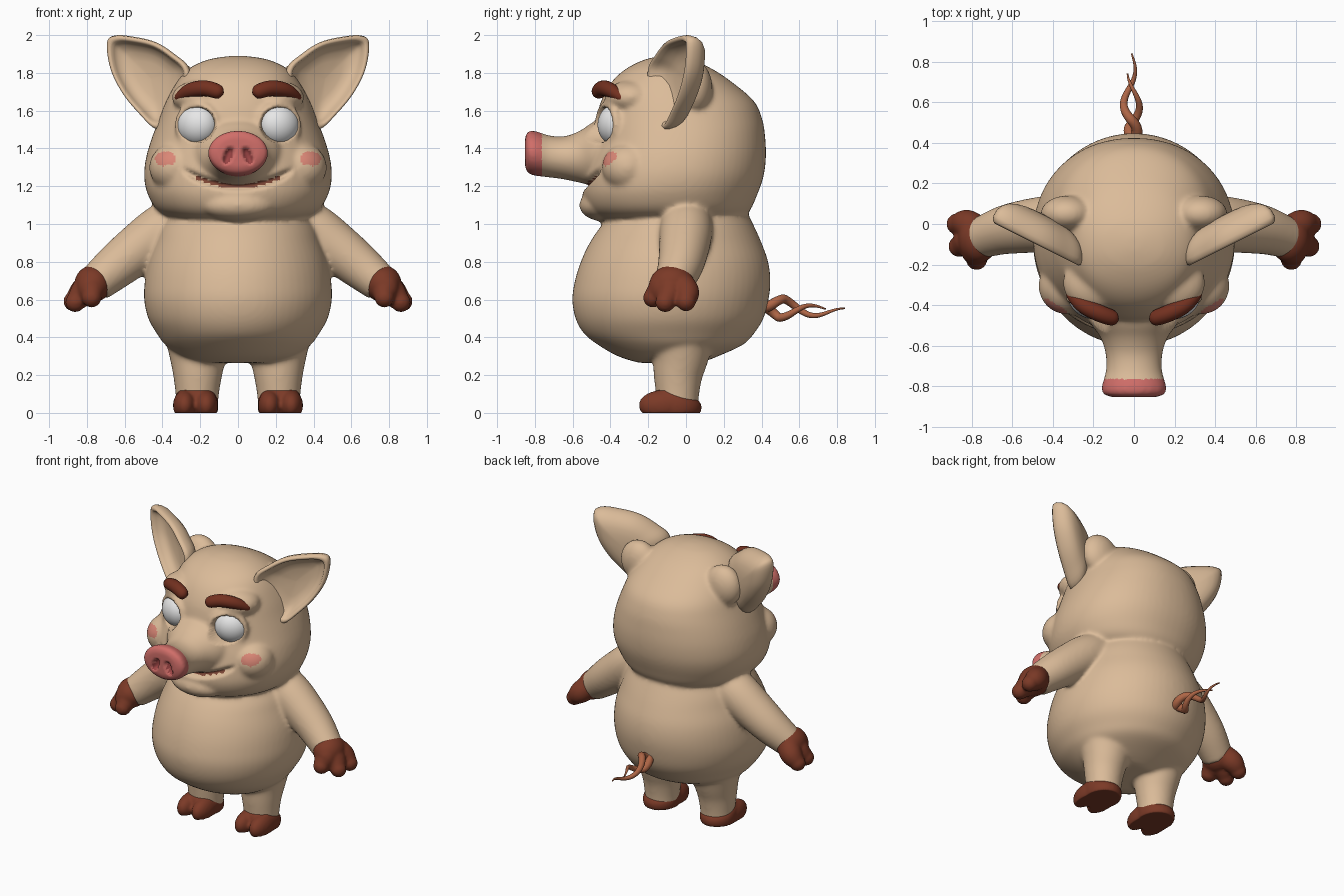
import bpy, bmesh, math
from mathutils import Vector, Matrix, Euler

old = bpy.data.objects.get("Cube")
if old:
    bpy.data.objects.remove(old, do_unlink=True)


def material(name, *rgb):
    m = bpy.data.materials.new(name)
    m.use_nodes = True
    m.diffuse_color = (*rgb, 1)
    m.node_tree.nodes["Principled BSDF"].inputs["Base Color"].default_value = (*rgb, 1)
    return m


SKIN = material("warm tan skin", .71, .50, .32)
HOOF = material("hoof brown", .20, .042, .02)
BROW = material("dark red brown", .17, .03, .014)
COPPER = material("copper", .42, .13, .06)
WHITE = material("eye white", .8, .8, .8)
EAR_PINK = material("ear pink", .74, .2, .17)
SNOUT_PINK = material("snout pink", .63, .155, .14)
BLUSH = material("blush", .70, .24, .18)
NOSTRIL = material("nostril red", .34, .06, .06)
MOUTH = material("mouth brown", .2, .06, .035)


def dense(rows, n=5, closed=False):
    """Smooth interpolation through rows of numbers."""
    rows = [Vector(r) for r in rows]
    count, out = len(rows), []
    for i in range(count if closed else count - 1):
        if closed:
            a, b, c, d = (rows[(i + k) % count] for k in (-1, 0, 1, 2))
        else:
            a, b, c, d = (rows[min(max(i + k, 0), count - 1)] for k in (-1, 0, 1, 2))
        for j in range(n):
            t = j / n
            out.append(b + (c - a) * (t / 2) + (a * 2 - b * 5 + c * 4 - d) * (t * t / 2)
                       + (b * 3 - a - c * 3 + d) * (t ** 3 / 2))
    return out if closed else out + [rows[-1]]


def oval(c, u, v, n=40, power=1.0):
    pts = []
    for i in range(n):
        a = math.tau * i / n
        co, si = math.cos(a), math.sin(a)
        pts.append(Vector(c) + Vector(u) * math.copysign(abs(co) ** power, co)
                   + Vector(v) * math.copysign(abs(si) ** power, si))
    return pts


def loft(bm, rings, closed=False):
    """Skin rings together; returns one list of faces per step."""
    vs = [[bm.verts.new(p) for p in r] for r in rings]
    n, bands = len(vs[0]), []
    for a, b in zip(vs, vs[1:] + (vs[:1] if closed else [])):
        bands.append([bm.faces.new((a[i], a[(i + 1) % n], b[(i + 1) % n], b[i])) for i in range(n)])
    if not closed:
        bm.faces.new(vs[0][::-1])
        bm.faces.new(vs[-1])
    return bands


def tube(bm, rows, n=20, steps=5):
    """Sweep a circle along rows of x, y, z, radius."""
    rows = dense(rows, steps)
    pts = [r.xyz for r in rows]
    rings, q, last = [], None, None
    for i, p in enumerate(pts):
        t = (pts[min(i + 1, len(pts) - 1)] - pts[max(i - 1, 0)]).normalized()
        q = t.to_track_quat('Z', 'Y') if q is None else last.rotation_difference(t) @ q
        last, r = t, rows[i][3]
        rings.append(oval(p, q @ Vector((r, 0, 0)), q @ Vector((0, r, 0)), n))
    loft(bm, rings)


def blob(bm, c, r, turn=0):
    m = Matrix.LocRotScale(Vector(c), Euler((0, 0, turn)), Vector(r))
    bmesh.ops.create_uvsphere(bm, u_segments=40, v_segments=28, radius=1, matrix=m)


def upright(bm, rows, power):
    """Loft rows of z, half width, front y, back y."""
    loft(bm, [oval((0, (f + b) / 2, z), (w, 0, 0), (0, (b - f) / 2, 0), 64, power)
              for z, w, f, b in dense(rows)])


def finish(name, bm, mats, voxel=0, relax=0):
    bmesh.ops.recalc_face_normals(bm, faces=bm.faces)
    me = bpy.data.meshes.new(name)
    bm.to_mesh(me)
    bm.free()
    ob = bpy.data.objects.new(name, me)
    bpy.context.scene.collection.objects.link(ob)
    if voxel:
        mod = ob.modifiers.new("fuse", 'REMESH')
        mod.mode, mod.voxel_size = 'VOXEL', voxel
        mod = ob.modifiers.new("relax", 'SMOOTH')
        mod.factor, mod.iterations = .5, relax
        dg = bpy.context.evaluated_depsgraph_get()
        me = bpy.data.meshes.new_from_object(ob.evaluated_get(dg))
        ob.modifiers.clear()
        ob.data = me
    me.materials.clear()
    for m in mats:
        me.materials.append(m)
    me.polygons.foreach_set("use_smooth", [True] * len(me.polygons))
    return me


# Torso, head and snout
bm = bmesh.new()
upright(bm, [(.265, .2, -.25, .08), (.30, .30, -.36, .17), (.36, .385, -.465, .3), (.42, .43, -.54, .36),
             (.5, .475, -.585, .41), (.6, .497, -.602, .437), (.7, .493, -.588, .447),
             (.8, .475, -.557, .435), (.9, .44, -.51, .40), (1, .4, -.44, .355), (1.15, .3, -.3, .28)], 1)
upright(bm, [(.995, .26, -.38, .24), (1.06, .41, -.5, .33), (1.15, .475, -.545, .375), (1.25, .497, -.54, .41),
             (1.35, .487, -.52, .423), (1.45, .458, -.49, .42), (1.55, .42, -.475, .405),
             (1.65, .38, -.45, .36), (1.75, .325, -.395, .245), (1.82, .265, -.32, .14),
             (1.87, .16, -.22, .03), (1.89, .04, -.13, -.06)], .93)
loft(bm, [oval((0, y, z), (w, 0, 0), (0, 0, h), 48) for y, z, w, h in dense(
    [(-.36, 1.38, .27, .2), (-.48, 1.37, .22, .175), (-.56, 1.355, .165, .14), (-.64, 1.35, .14, .115),
     (-.72, 1.357, .138, .111), (-.78, 1.37, .154, .117), (-.815, 1.377, .16, .118),
     (-.84, 1.38, .148, .107), (-.852, 1.381, .11, .08)])])
blob(bm, (0, -.44, 1.1), (.2, .125, .085))

# Cheeks, brow ridges, eyelids, ear roots, arms and legs
for s in (1, -1):
    blob(bm, (s * .33, -.305, 1.3), (.14, .14, .13))
    blob(bm, (s * .2, -.29, 1.67), (.15, .14, .09))
    blob(bm, (s * .33, .05, 1.72), (.13, .09, .14))
    turn = Matrix.Rotation(s * .44, 3, 'Z')
    lid = []
    for p in oval((0, 0, 0), (.108, 0, 0), (0, 0, .104), 48):
        c = Vector((s * .215, -.415, 1.525)) + turn @ p
        lid.append(oval(c, turn @ p.normalized() * .024, turn @ Vector((0, .024, 0)), 12))
    loft(bm, lid, closed=True)
    tube(bm, [(s * .28, 0, 1.04, .13), (s * .4, 0, .965, .14), (s * .52, -.01, .875, .133),
              (s * .64, -.03, .78, .12), (s * .76, -.07, .68, .1)], 32)
    tube(bm, [(s * .21, -.02, .45, .19), (s * .212, -.03, .3, .152), (s * .214, -.042, .2, .13),
              (s * .216, -.045, .1, .115), (s * .216, -.045, .03, .11)], 32)
me = finish("body", bm, [SKIN, SNOUT_PINK, NOSTRIL, BLUSH, MOUTH], .012, 12)


def inside(p, x, z, rx, rz, lean=0):
    """Squared elliptical distance, mirrored across the middle."""
    return ((abs(p.x) - x + lean * (p.z - z)) / rx) ** 2 + ((p.z - z) / rz) ** 2


def smile(p):
    return p.z - (1.2 + p.x ** 2)


def nostril(p):
    return inside(p, .052, 1.362, .024, .047, .3) if p.y < -.78 else 9


def at_mouth(p, reach):
    return abs(p.x) < reach and -.63 < p.y < -.25


# Press in the eye sockets, nostrils and mouth crease
for v in me.vertices:
    p = v.co
    push = 0
    if p.y < -.2:
        push += .075 * min(1, max(0, 1 - inside(p, .213, 1.525, .096, .094)) * 4)
    push += .035 * min(1, max(0, 1 - nostril(p)) * 2)
    if at_mouth(p, .3):
        push += .04 * math.exp(-(smile(p) / .018) ** 2) * min(1, (.3 - abs(p.x)) * 15)
    p.y += push

# Paint snout disc, nostrils, blush and mouth
for f in me.polygons:
    p = f.center
    if p.y < -.765:
        f.material_index = 2 if nostril(p) < .8 else 1
    elif p.y < -.1 and inside(p, .385, 1.345, .056, .038) < 1:
        f.material_index = 3
    elif at_mouth(p, .22) and abs(smile(p)) < .011:
        f.material_index = 4

EAR = [(.26, 1.82), (.34, 1.9), (.44, 1.963), (.56, 1.992), (.655, 1.998), (.695, 1.96), (.675, 1.82),
       (.61, 1.69), (.52, 1.58), (.43, 1.5), (.35, 1.55), (.27, 1.68)]
# Scale and depth of each ear ring, from the back over the rim into the cup
SHELL = [(.02, .135), (.2, .134), (.4, .13), (.6, .12), (.75, .105), (.88, .08), (.96, .05), (1, .015),
         (.985, -.01), (.93, -.02), (.87, -.01), (.83, .012), (.76, .038), (.6, .06), (.4, .07), (.02, .075)]

for s, side in ((1, "left"), (-1, "right")):
    # Ear
    bm = bmesh.new()
    rings = []
    for k, d in SHELL:
        ring = []
        for q in dense(EAR, 5, True):
            x, z = .48 + (q.x - .48) * k, 1.77 + (q.y - 1.77) * k
            ring.append(Vector((s * (x - .25 * d), -.17 + (x - .3) * .5 + .95 * d, z)))
        rings.append(ring)
    for i, band in enumerate(loft(bm, rings)):
        for f in band:
            f.material_index = int(i >= 10)
    bm.faces.ensure_lookup_table()
    bm.faces[-1].material_index = 1
    finish(side + "_ear", bm, [SKIN, EAR_PINK])

    # Eyeball with iris and lighter lower iris
    bm = bmesh.new()
    blob(bm, (s * .215, -.372, 1.525), (.113, .092, .108), s * .44)
    bmesh.ops.subdivide_edges(bm, edges=bm.edges, cuts=1, use_grid_fill=True)
    for f in bm.faces:
        p = f.calc_center_median()
        if p.y < -.37 and inside(p, .188, 1.517, .079, .082) < 1:
            f.material_index = 2 if p.z < 1.472 else 1
    finish(side + "_eye", bm, [WHITE, BROW, COPPER])

    # Eyebrow
    bm = bmesh.new()
    tube(bm, [(s * .325, -.325, 1.655, .006), (s * .31, -.345, 1.672, .026), (s * .25, -.40, 1.708, .039),
              (s * .17, -.44, 1.718, .042), (s * .1, -.465, 1.698, .036), (s * .078, -.47, 1.69, .008)])
    finish(side + "_eyebrow", bm, [BROW])

    # Hand hoof with three lobes
    bm = bmesh.new()
    blob(bm, (s * .768, -.075, .683), (.098, .118, .098))
    for x, y, z in ((.872, .0, .59), (.862, -.11, .585), (.775, -.175, .61)):
        tube(bm, [(s * .78, y * .5 - .03, .68, .075), (s * (x + .78) / 2, y * .8, (z + .68) / 2, .072),
                  (s * x, y, z, .05), (s * (x + .02), y - .005, z - .025, .03)])
        blob(bm, (s * x, y, z), (.052, .052, .052))
    finish(side + "_hand", bm, [HOOF], .01, 5)

    # Foot hoof with two toes and a flat sole
    bm = bmesh.new()
    loft(bm, [oval((s * .222, (f + b) / 2, z), (w, 0, 0), (0, (b - f) / 2, 0)) for z, w, f, b in dense(
        [(-.02, .1, -.17, .06), (.01, .115, -.18, .08), (.05, .118, -.18, .078),
         (.085, .112, -.18, .04), (.12, .09, -.165, -.04)])])
    for x in (.168, .282):
        blob(bm, (s * x, -.125, .04), (.062, .125, .08))
    me = finish(side + "_foot", bm, [HOOF], .01, 4)
    for v in me.vertices:
        v.co.z = max(v.co.z, 0)

# Tail of two twisted strands
bm = bmesh.new()
for phase, length in ((0, .43), (math.pi, .33)):
    rows = []
    for i in range(25):
        t = i / 24
        a = phase + t * length * 17
        r = .062 * min(1, t * 4) * (1 - .75 * t)
        rows.append((-.02 * t + r * math.cos(a), .41 + t * length, .56 - .02 * t + r * math.sin(a),
                     .026 * (1 - t) + .004))
    tube(bm, rows, 12, 2)
finish("tail", bm, [COPPER])
